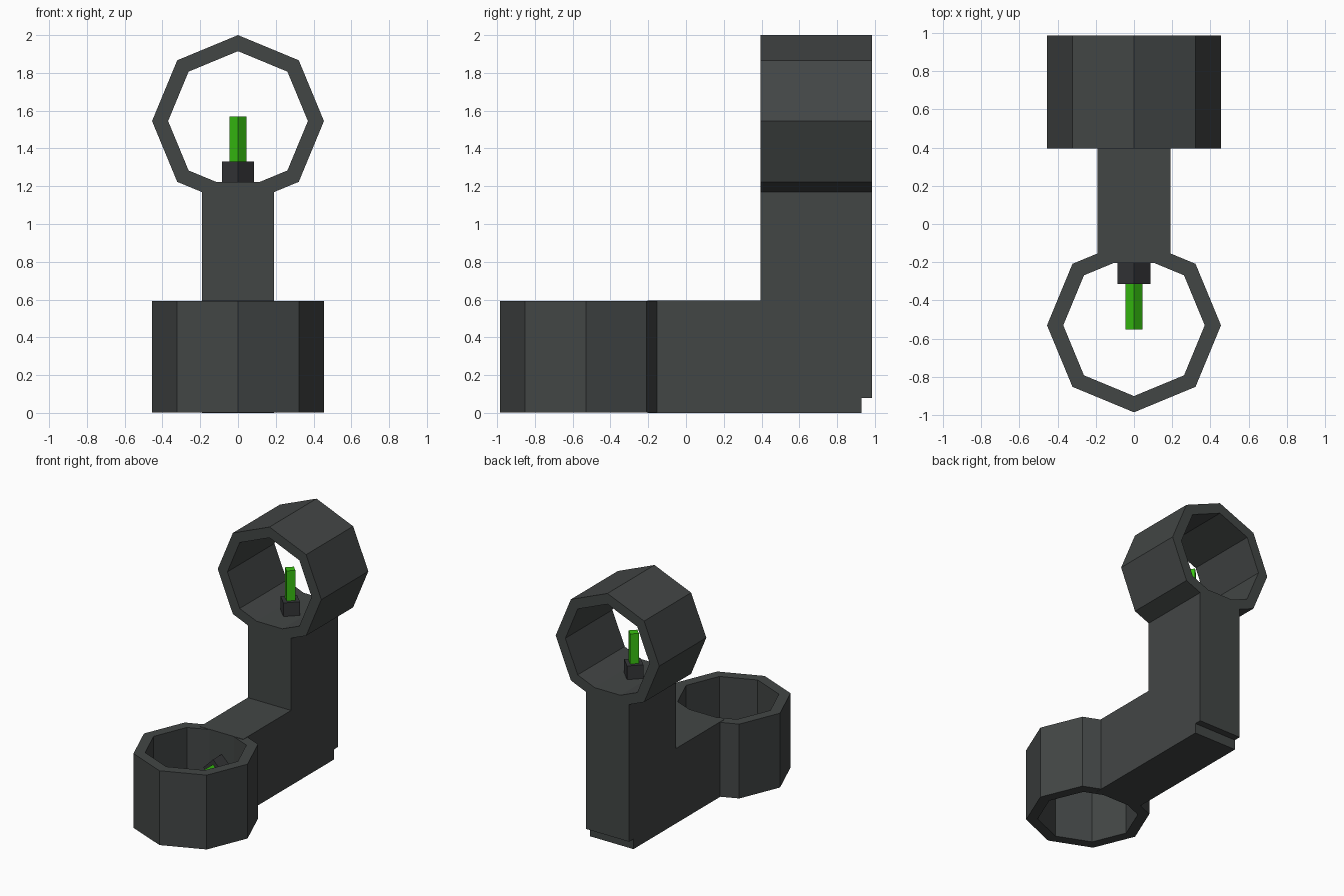
import bpy, bmesh, math
from mathutils import Matrix, Vector

cube = bpy.data.objects.get("Cube")
if cube:
    bpy.data.objects.remove(cube, do_unlink=True)


def material(name, rgb):
    m = bpy.data.materials.new(name)
    m.use_nodes = True
    col = (*rgb, 1.0)
    m.diffuse_color = col
    bsdf = next(n for n in m.node_tree.nodes if n.type == 'BSDF_PRINCIPLED')
    bsdf.inputs["Base Color"].default_value = col
    return m


BODY = material("dark grey", (0.055, 0.061, 0.060))
SOCKET = material("charcoal", (0.036, 0.038, 0.041))
PIN = material("green", (0.04, 0.55, 0.006))


def finish(name, bm, mat, matrix=Matrix()):
    bmesh.ops.transform(bm, matrix=matrix, verts=bm.verts)
    bmesh.ops.recalc_face_normals(bm, faces=bm.faces)
    me = bpy.data.meshes.new(name)
    bm.to_mesh(me)
    bm.free()
    me.materials.append(mat)
    ob = bpy.data.objects.new(name, me)
    bpy.context.collection.objects.link(ob)
    return ob


def ring(name, matrix, outer=0.455, inner=0.37, depth=0.59, sides=8):
    """Open octagonal tube along local z, with a corner on each axis."""
    bm = bmesh.new()
    loops = []
    for r, z in ((outer, -depth / 2), (outer, depth / 2),
                 (inner, depth / 2), (inner, -depth / 2)):
        loops.append([bm.verts.new((r * math.cos(2 * math.pi * i / sides),
                                    r * math.sin(2 * math.pi * i / sides), z))
                      for i in range(sides)])
    for k in range(4):
        a, b = loops[k], loops[(k + 1) % 4]
        for i in range(sides):
            j = (i + 1) % sides
            bm.faces.new((a[i], a[j], b[j], b[i]))
    return finish(name, bm, BODY, matrix)


def prism(name, mat, radius, start, length, matrix):
    """Four-sided post along local z, with its corners on the axes."""
    bm = bmesh.new()
    base = [bm.verts.new((radius * math.cos(i * math.pi / 2),
                          radius * math.sin(i * math.pi / 2), start)) for i in range(4)]
    face = bm.faces.new(base)
    ext = bmesh.ops.extrude_face_region(bm, geom=[face])
    top = [v for v in ext["geom"] if isinstance(v, bmesh.types.BMVert)]
    bmesh.ops.translate(bm, vec=(0, 0, length), verts=top)
    return finish(name, bm, mat, matrix)


# L-shaped arm: side profile (y, z) with a small notch at the back bottom corner
profile = [(-0.205, 0), (0.93, 0), (0.93, 0.08), (0.985, 0.08), (0.985, 1.222),
           (0.395, 1.222), (0.395, 0.595), (-0.205, 0.595)]
bm = bmesh.new()
side = bm.faces.new([bm.verts.new((-0.19, y, z)) for y, z in profile])
ext = bmesh.ops.extrude_face_region(bm, geom=[side])
moved = [v for v in ext["geom"] if isinstance(v, bmesh.types.BMVert)]
bmesh.ops.translate(bm, vec=(0.38, 0, 0), verts=moved)
finish("arm", bm, BODY)

# Rings at both ends of the arm
turn = Matrix.Rotation(math.pi / 2, 4, 'X')
ring("upper_ring", Matrix.Translation((0, 0.69, 1.545)) @ turn)
ring("lower_ring", Matrix.Translation((0, -0.53, 0.2975)))

# Socket and pin standing on each arm end, pointing into the ring
for label, matrix in (("upper", Matrix.Translation((0, 0.655, 1.222))),
                      ("lower", Matrix.Translation((0, -0.205, 0.34)) @ turn)):
    prism(label + "_socket", SOCKET, 0.085, -0.02, 0.128, matrix)
    prism(label + "_pin", PIN, 0.045, 0.10, 0.247, matrix)
